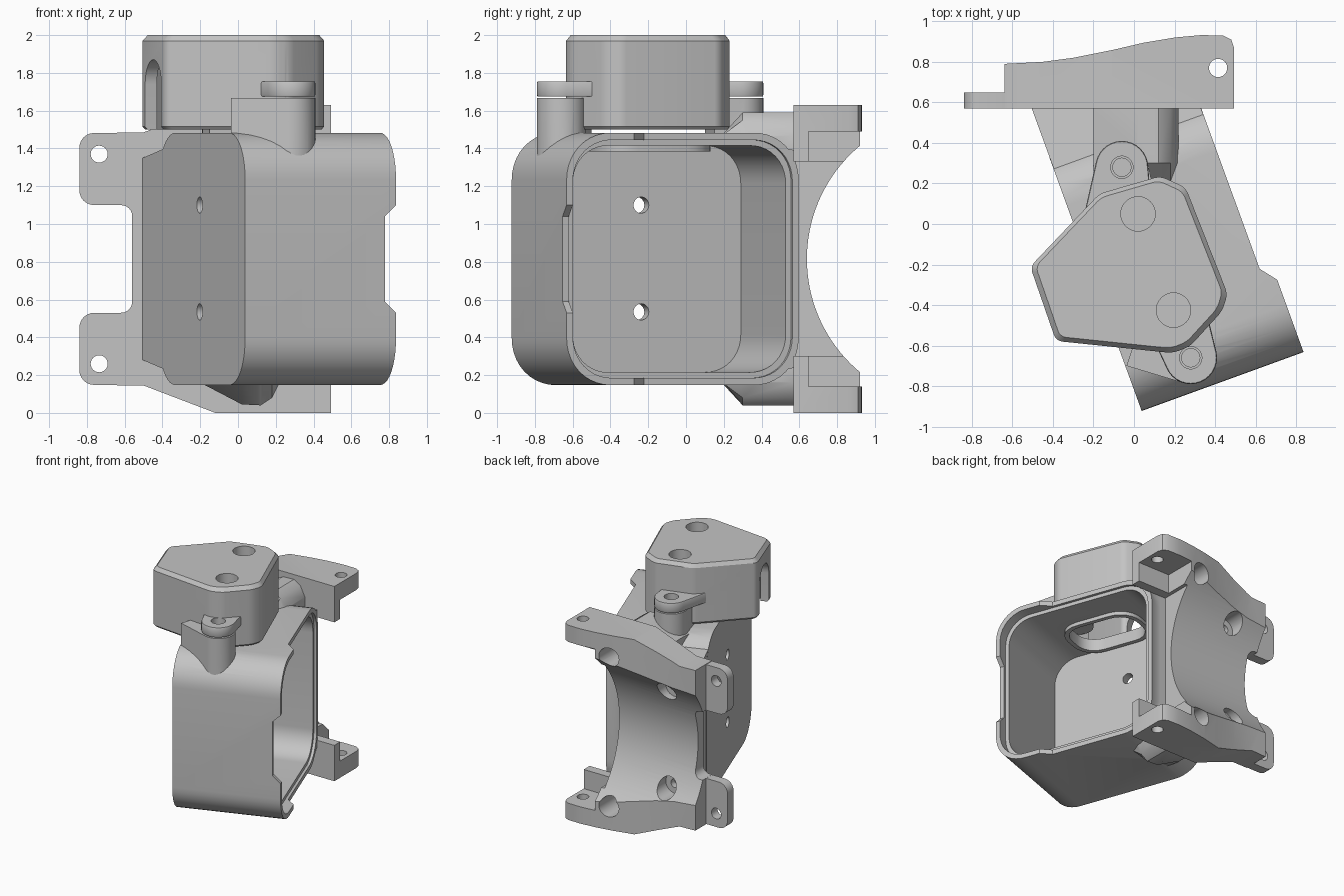
import bpy, bmesh, math
from mathutils import Matrix, Vector

if "Cube" in bpy.data.objects:
    bpy.data.objects.remove(bpy.data.objects["Cube"])

mat = bpy.data.materials.new("light grey plastic")
mat.use_nodes = True
GREY = (0.55, 0.55, 0.55, 1)
mat.diffuse_color = GREY
mat.node_tree.nodes["Principled BSDF"].inputs["Base Color"].default_value = GREY

TURN = Matrix.Rotation(math.radians(20), 4, 'Z')   # the case is turned 20 degrees
MID = 0.815                                        # height of the mirror plane


def rounded(pts, r, n=6):
    """Round every corner of a polygon."""
    out = []
    for i, p in enumerate(pts):
        p, a, b = Vector(p), Vector(pts[i - 1]), Vector(pts[(i + 1) % len(pts)])
        s = p + (a - p).normalized() * min(r, (a - p).length * 0.48)
        e = p + (b - p).normalized() * min(r, (b - p).length * 0.48)
        for k in range(n + 1):
            t = k / n
            # weighted curve, close to a true arc
            w = 2 * t * (1 - t) * 0.75
            d = (1 - t) ** 2 + t ** 2 + w
            out.append(tuple((s * (1 - t) ** 2 + p * w + e * t ** 2) / d))
    return out


def rect(a0, a1, b0, b1):
    return [(a0, b0), (a1, b0), (a1, b1), (a0, b1)]


def circle(cx, cy, r, n=32):
    return [(cx + r * math.cos(2 * math.pi * k / n), cy + r * math.sin(2 * math.pi * k / n)) for k in range(n)]


def scaled(pts, f, c):
    return [(c[0] + (x - c[0]) * f, c[1] + (y - c[1]) * f) for x, y in pts]


def hull(pts):
    """Convex outline around points."""
    pts = sorted(set(pts))

    def half(seq):
        h = []
        for p in seq:
            while len(h) > 1 and ((h[-1][0] - h[-2][0]) * (p[1] - h[-2][1])
                                  - (h[-1][1] - h[-2][1]) * (p[0] - h[-2][0])) <= 0:
                h.pop()
            h.append(p)
        return h[:-1]
    return half(pts) + half(pts[::-1])


def loft(name, rings, axis='z', turn=False):
    """Solid through matching outlines: rings = [(position, points), ...] along an axis."""
    place = {'z': lambda a, b, c: (a, b, c), 'y': lambda a, b, c: (a, c, b),
             'x': lambda a, b, c: (c, a, b)}[axis]
    bm = bmesh.new()
    loops = [[bm.verts.new(place(p[0], p[1], c)) for p in pts] for c, pts in rings]
    n = len(loops[0])
    bm.faces.new(loops[0])
    bm.faces.new(loops[-1])
    for lo, hi in zip(loops, loops[1:]):
        for i in range(n):
            bm.faces.new((lo[i], lo[(i + 1) % n], hi[(i + 1) % n], hi[i]))
    if turn:
        bm.transform(TURN)
    bmesh.ops.recalc_face_normals(bm, faces=bm.faces)
    me = bpy.data.meshes.new(name)
    bm.to_mesh(me)
    bm.free()
    ob = bpy.data.objects.new(name, me)
    bpy.context.scene.collection.objects.link(ob)
    return ob


def prism(name, pts, lo, hi, axis='z', turn=False):
    return loft(name, [(lo, pts), (hi, pts)], axis, turn)


def combine(ob, other, op):
    """Apply one boolean and drop the helper."""
    m = ob.modifiers.new("b", 'BOOLEAN')
    m.operation, m.object, m.solver = op, other, 'EXACT'
    bpy.context.view_layer.update()
    me = bpy.data.meshes.new_from_object(ob.evaluated_get(bpy.context.evaluated_depsgraph_get()))
    ob.modifiers.clear()
    ob.data = me
    bpy.data.objects.remove(other)


def add(ob, *a, **k):
    combine(ob, prism("add", *a, **k), 'UNION')


def cut(ob, *a, **k):
    combine(ob, prism("cut", *a, **k), 'DIFFERENCE')


def flip(pts):
    return [(x, 2 * MID - z) for x, z in pts]


def finish(ob):
    ob.data.materials.clear()
    ob.data.materials.append(mat)
    bpy.ops.object.select_all(action='DESELECT')
    ob.select_set(True)
    bpy.context.view_layer.objects.active = ob
    bpy.ops.object.shade_smooth_by_angle(angle=math.radians(30))


SCREWS = [(-0.06, 0.28), (0.28, -0.66)]    # cover screw positions

# --- open case, turned towards the bracket
case = prism("open_case", rounded(rect(-0.88, 0.45, 0.147, 1.483), 0.25, 10), -0.28, 0.57, 'x', True)
# neck narrowing towards the bracket
half = [(0.2, 1.425), (0.37, 1.4), (1.0, 1.307)]
neck = prism("neck", half + flip(half)[::-1], -0.279, 0.506, 'x', True)
cut(neck, rect(-2, 2, 0.572, 2), 0, 2)
combine(case, neck, 'UNION')
# sloped screw bulges above and below the neck
bulge = [(-0.2, 0.16), (0.02, 0.045), (0.12, 0.04), (0.18, 0.08), (0.22, 0.16), (0.22, 0.4), (-0.2, 0.4)]
nose = [(x, max(z, 0.17)) for x, z in bulge]
for f in (list, flip):
    combine(case, loft("bulge", [(0.18, f(nose)), (0.3, f(bulge)), (0.572, f(bulge))], 'y'), 'UNION')
# cover posts
add(case, hull(circle(*SCREWS[1], 0.13) + [(-0.037, -0.7), (0.1, -0.73), (0.03, -0.5)]), 1.3, 1.667)
add(case, hull(circle(*SCREWS[0], 0.13) + [(-0.15, 0.1), (0.1, 0.15)]), 1.3, 1.667)
# cavity, rim rebate and stepped mouth
cut(case, rounded(rect(-0.815, 0.385, 0.215, 1.415), 0.2, 10), -0.21, 1.0, 'x', True)
cut(case, rounded(rect(-0.845, 0.415, 0.185, 1.445), 0.22, 10), 0.485, 1.0, 'x', True)
cut(case, [(0.507, 1), (0.507, -0.42), (0.57, -0.5), (0.8, -0.5), (0.8, 1)], -0.2, 1.9, 'z', True)
cut(case, [(0.507, 0.59), (0.507, 1.04), (0.57, 1.1), (0.8, 1.1), (0.8, 0.53), (0.57, 0.53)],
    -1.2, 0.0, 'y', True)
# cable opening in the roof with a rim, back wall holes, screw holes
add(case, rounded(rect(-0.2, 0.25, -0.54, 0.1), 0.18), 1.385, 1.45, 'z', True)
cut(case, rounded(rect(-0.165, 0.215, -0.505, 0.065), 0.15), 1.3, 1.6, 'z', True)
for z in (0.535, 1.1):
    cut(case, circle(-0.176, z, 0.043), -0.5, 0.0, 'x', True)
for x, y in SCREWS:
    cut(case, circle(x, y, 0.045, 24), 1.5, 1.8)
finish(case)

# --- cover on top
C = (-0.02, -0.2)
outline = rounded([(-0.512, -0.21), (-0.17, 0.15), (0.13, 0.237), (0.255, 0.18), (0.462, -0.345),
                   (0.435, -0.43), (0.275, -0.605), (0.19, -0.637), (-0.385, -0.577)], 0.03, 4)
cover = loft("top_cover", [(1.5, scaled(outline, 0.97, C)), (1.515, outline), (1.97, outline),
                           (2.0, scaled(outline, 0.945, C))])
# screw lugs
for (x, y), anchors in zip(SCREWS, ([(-0.25, 0.03), (0.08, 0.17)], [(0.09, -0.56), (0.37, -0.48)])):
    lug = hull(circle(x, y, 0.13) + anchors)
    low = scaled(lug, 0.97, (x, y))
    combine(cover, loft("lug", [(1.675, low), (1.685, lug), (1.745, lug), (1.755, low)]), 'UNION')
# hollow inside, with solid pillars under the two round pockets
cut(cover, scaled(outline, 0.86, C), 1.4, 1.92)
for x, y in ((0.02, 0.05), (0.195, -0.425)):
    add(cover, circle(x, y, 0.115), 1.51, 1.95)
    cut(cover, circle(x, y, 0.085), 1.85, 2.1)
for x, y in SCREWS:
    cut(cover, circle(x, y, 0.055), 1.6, 1.8)
# arched cable exit
arch = [(-0.345, 1.4), (-0.085, 1.4)] + [
    (-0.215 + 0.13 * math.cos(math.pi * k / 16), 1.74 + 0.13 * math.sin(math.pi * k / 16)) for k in range(17)]
cut(cover, arch, -0.8, -0.3, 'x', True)
finish(cover)

# --- mounting bracket behind
plan = [(-0.64, 0.57), (0.493, 0.57), (0.493, 0.87), (0.48, 0.91), (0.44, 0.93), (0.33, 0.932), (0.2, 0.92),
        (0.05, 0.895), (-0.1, 0.86), (-0.3, 0.82), (-0.45, 0.8), (-0.64, 0.79)]
bracket = prism("mounting_bracket", plan, 0.0, 1.63)
face = [(-0.7, 0.145), (-0.5, 0.145), (-0.12, 0.0), (0.6, 0.0)]
face += flip(face)[::-1]
combine(bracket, prism("face", face, 0.4, 1.2, 'y'), 'INTERSECT')
# concave saddle
cut(bracket, circle(1.42, MID, 0.78, 128), -1.2, 1.2, 'x')
# recess leaving corner tabs, and trimmed middle
cut(bracket, rect(0.2, 1.0, 0.14, 1.49), 0.648, 1.3, 'y')
cut(bracket, rect(0.17, 1.0, 0.3, 1.33), 0.4, 1.3, 'y')
cut(bracket, rounded(rect(-1.0, -0.56, 0.53, 1.1), 0.06), 0.4, 1.3, 'y')
for f in (list, flip):
    # side ears
    add(bracket, rounded(f(rect(-0.84, -0.57, 1.1, 1.482)), 0.08), 0.571, 0.65, 'y')
    cut(bracket, f(circle(-0.735, 1.37, 0.045, 24)), 0.4, 1.0, 'y')
    # counterbored screw holes
    for x, z in ((0.085, 1.44), (-0.35, 1.22)):
        cut(bracket, f(circle(x, z, 0.082)), 0.65, 1.2, 'y')
        cut(bracket, f(circle(x, z, 0.035, 24)), 0.6, 0.8, 'y')
# vertical holes through the tabs
cut(bracket, circle(0.415, 0.77, 0.045, 24), -0.2, 1.8)
finish(bracket)
